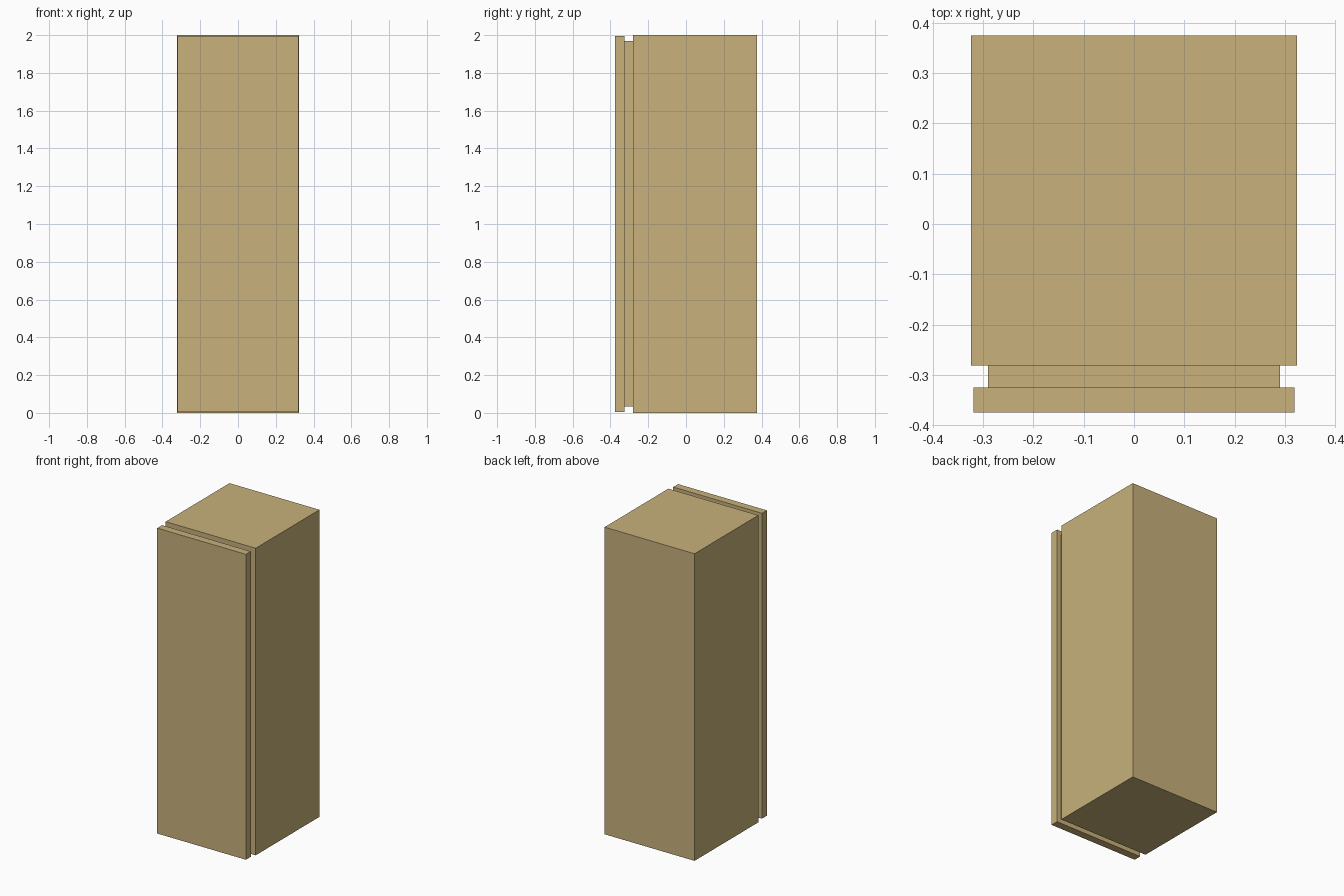
import bpy

if "Cube" in bpy.data.objects:
    bpy.data.objects.remove(bpy.data.objects["Cube"])

mat = bpy.data.materials.new("tan_paint")
mat.diffuse_color = (0.58, 0.44, 0.2, 1)
mat.use_nodes = True
mat.node_tree.nodes["Principled BSDF"].inputs["Base Color"].default_value = mat.diffuse_color


def box(name, half_width, y0, y1, z0, z1):
    bpy.ops.mesh.primitive_cube_add(size=1, location=(0, (y0 + y1) / 2, (z0 + z1) / 2))
    ob = bpy.context.object
    ob.name = name
    ob.scale = (2 * half_width, y1 - y0, z1 - z0)
    bpy.ops.object.transform_apply(location=False, rotation=False, scale=True)
    ob.data.materials.append(mat)
    return ob


# Main cabinet
box("cabinet_body", 0.324, -0.281, 0.375, 0, 2)
# Recessed seal between cabinet and door
box("door_seal", 0.29, -0.325, -0.281, 0.034, 1.968)
# Front door slab
box("door", 0.3195, -0.375, -0.325, 0.006, 1.995)
